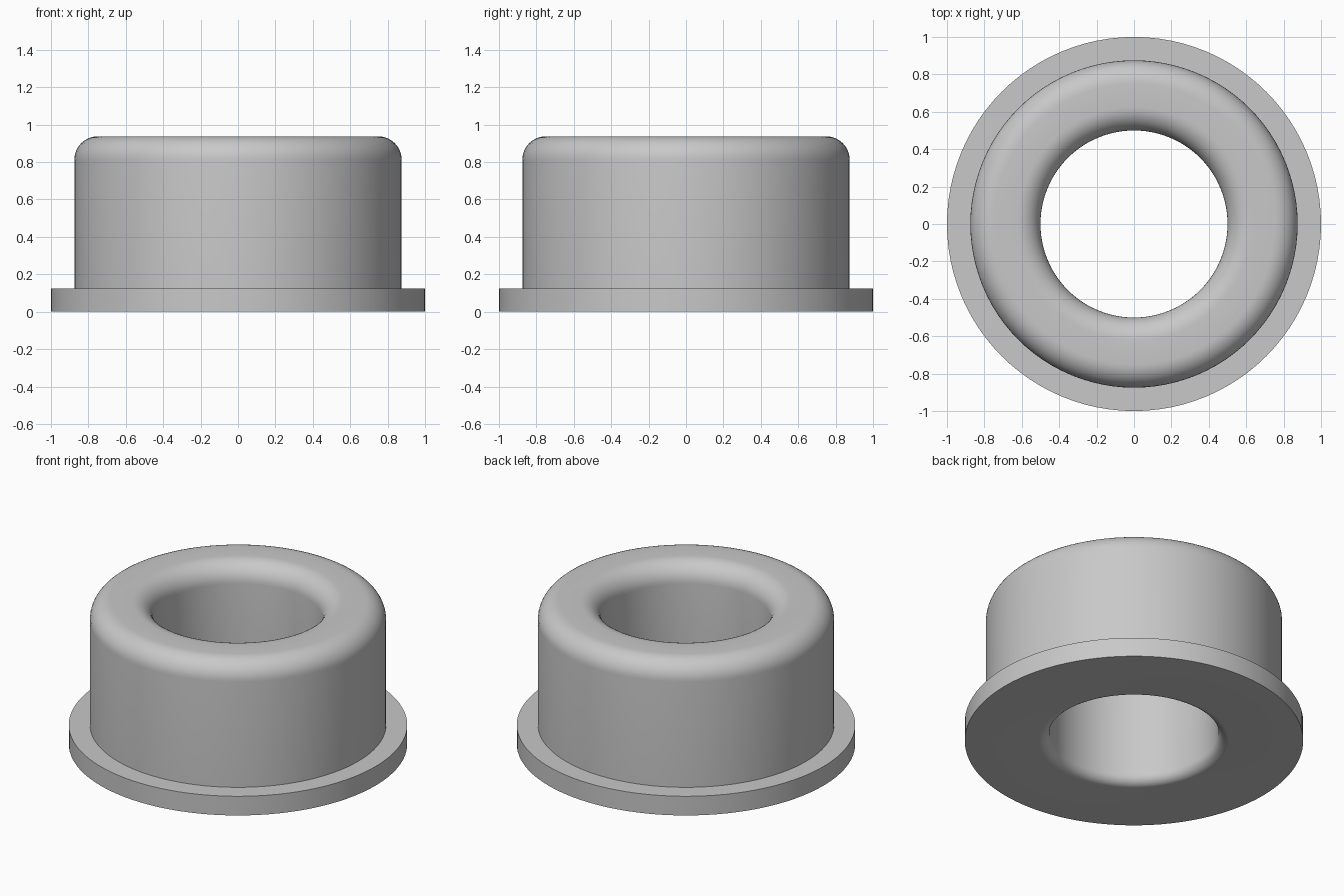
import bpy
import bmesh
import math
from mathutils import Vector

cube = bpy.data.objects.get("Cube")
if cube:
    bpy.data.objects.remove(cube, do_unlink=True)

SEGMENTS = 96
BORE, BODY, FLANGE = 0.5, 0.875, 1.0
FLANGE_TOP, HEIGHT = 0.125, 0.9375
TOP_ROUND, BOTTOM_ROUND = 0.125, 0.0625


def fillet(x, z, radius, start, steps=10):
    """Quarter-circle points around a centre, turning anticlockwise."""
    angles = [math.radians(start + 90 * i / steps) for i in range(steps + 1)]
    return [(x + radius * math.cos(a), z + radius * math.sin(a)) for a in angles]


grey = bpy.data.materials.new("light_grey")
colour = (0.58, 0.58, 0.58, 1)
grey.diffuse_color = colour
grey.use_nodes = True
grey.node_tree.nodes["Principled BSDF"].inputs["Base Color"].default_value = colour

# Closed cross-section: flange, rounded body top, then rounded bore
profile = [(FLANGE, 0), (FLANGE, FLANGE_TOP), (BODY, FLANGE_TOP)]
profile += fillet(BODY - TOP_ROUND, HEIGHT - TOP_ROUND, TOP_ROUND, 0)
profile += fillet(BORE + TOP_ROUND, HEIGHT - TOP_ROUND, TOP_ROUND, 90)
profile += fillet(BORE + BOTTOM_ROUND, BOTTOM_ROUND, BOTTOM_ROUND, 180)

# Revolve the cross-section around the vertical axis
bm = bmesh.new()
verts = [bm.verts.new((x, 0, z)) for x, z in profile]
edges = [bm.edges.new((v, verts[i - 1])) for i, v in enumerate(verts)]
bmesh.ops.spin(bm, geom=verts + edges, cent=Vector(), axis=Vector((0, 0, 1)),
               angle=math.tau, steps=SEGMENTS, use_duplicate=False)
bmesh.ops.remove_doubles(bm, verts=bm.verts, dist=0.0001)
bmesh.ops.recalc_face_normals(bm, faces=bm.faces)

mesh = bpy.data.meshes.new("flanged_bushing")
bm.to_mesh(mesh)
bm.free()
mesh.materials.append(grey)
bushing = bpy.data.objects.new("flanged_bushing", mesh)
bpy.context.collection.objects.link(bushing)

# Smooth the curves, keep the flange corners crisp
bpy.ops.object.select_all(action='DESELECT')
bushing.select_set(True)
bpy.context.view_layer.objects.active = bushing
bpy.ops.object.shade_smooth_by_angle(angle=math.radians(30))
